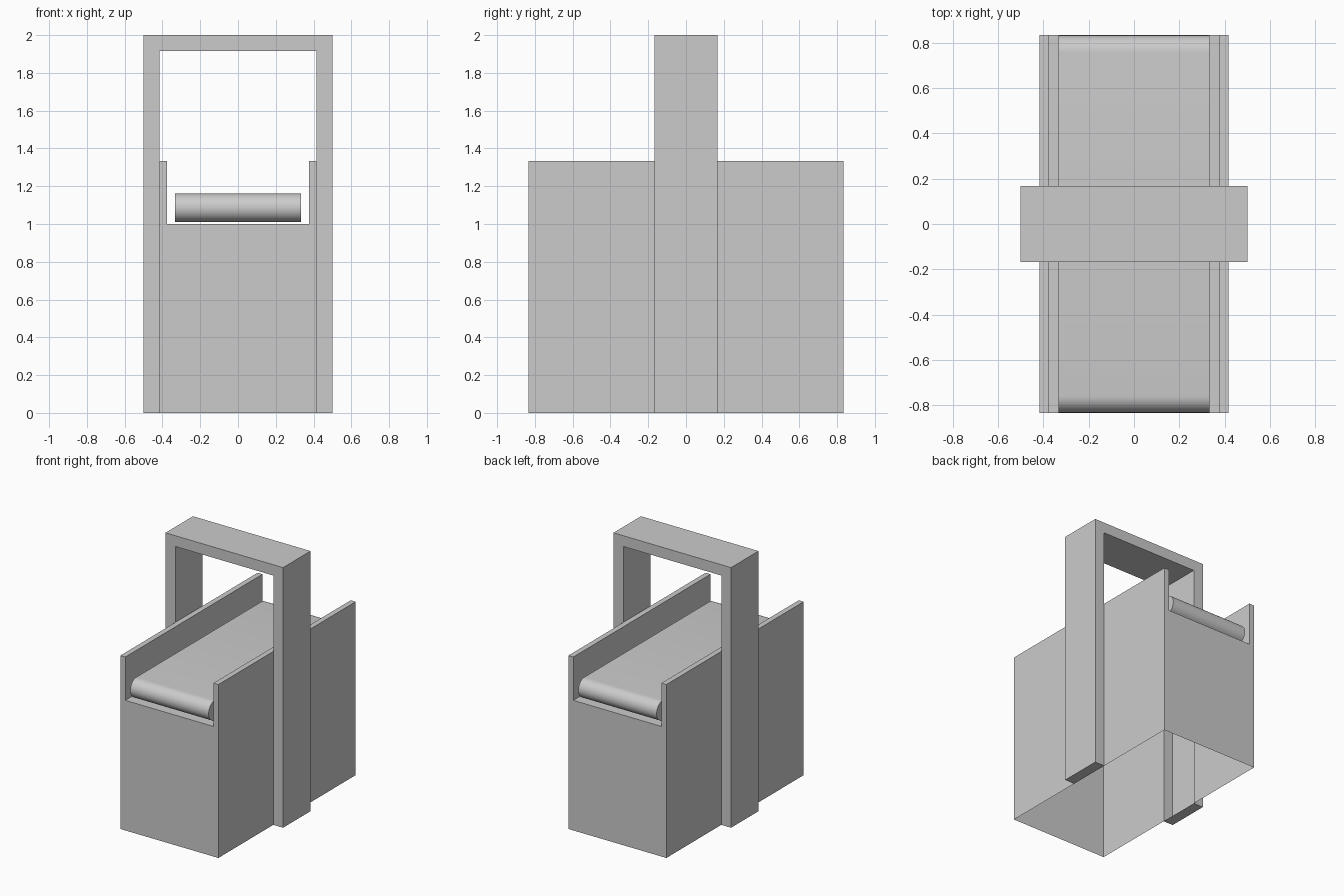
import bpy, bmesh, math

if "Cube" in bpy.data.objects:
    bpy.data.objects.remove(bpy.data.objects["Cube"])


def extrude_profile(name, profile, cuts, to_xyz, skip=()):
    """Sweep a closed 2D profile through the cut positions, capping both ends.
    skip holds (profile edge, segment) pairs that are left open."""
    bm = bmesh.new()
    rings = [[bm.verts.new(to_xyz(a, b, c)) for a, b in profile] for c in cuts]
    n = len(profile)
    for s in range(len(cuts) - 1):
        for i in range(n):
            if (i, s) not in skip:
                j = (i + 1) % n
                bm.faces.new((rings[s][i], rings[s][j], rings[s + 1][j], rings[s + 1][i]))
    bm.faces.new(rings[0])
    bm.faces.new(rings[-1])
    bmesh.ops.recalc_face_normals(bm, faces=bm.faces[:])
    mesh = bpy.data.meshes.new(name)
    bm.to_mesh(mesh)
    bm.free()
    obj = bpy.data.objects.new(name, mesh)
    bpy.context.collection.objects.link(obj)
    return obj


def mirrored(half):
    """Complete a right-hand half profile with its mirror image."""
    return half + [(-x, z) for x, z in reversed(half)]


along_y = lambda x, z, y: (x, y, z)
along_x = lambda y, z, x: (x, y, z)
W, D, LEG = 5 / 12, 5 / 6, 1 / 6      # body half width, half depth, arch half depth
RIM = 4 / 3

# Hollow body with raised side walls: bottom open, sides open into the arch legs
body = mirrored([(W, 0), (W, RIM), (0.375, RIM), (0.375, 1)])
open_bottom = {(7, s) for s in range(3)}
extrude_profile("body", body, (-D, -LEG, LEG, D), along_y,
                open_bottom | {(0, 1), (6, 1)})

# Arch over the body, its legs open to the body below the rim
arch = mirrored([(0.5, 2), (0.5, 0), (W, 0), (W, RIM), (W, 1.917)])
extrude_profile("arch", arch, (-LEG, LEG), along_y, {(2, 0), (6, 0)})

# Conveyor belt with rounded ends
R, CZ, SEG = 0.075, 1.086, 16
belt_profile = []
for side in (0, 1):
    for k in range(SEG + 1):
        t = -math.pi / 2 + math.pi * (side + k / SEG)
        offset = (D - R) * (1 if side == 0 else -1)
        belt_profile.append((offset + R * math.cos(t), CZ + R * math.sin(t)))
belt = extrude_profile("conveyor_belt", belt_profile, (-1 / 3, 1 / 3), along_x)
bpy.context.view_layer.objects.active = belt
belt.select_set(True)
bpy.ops.object.shade_smooth_by_angle(angle=math.radians(30))
